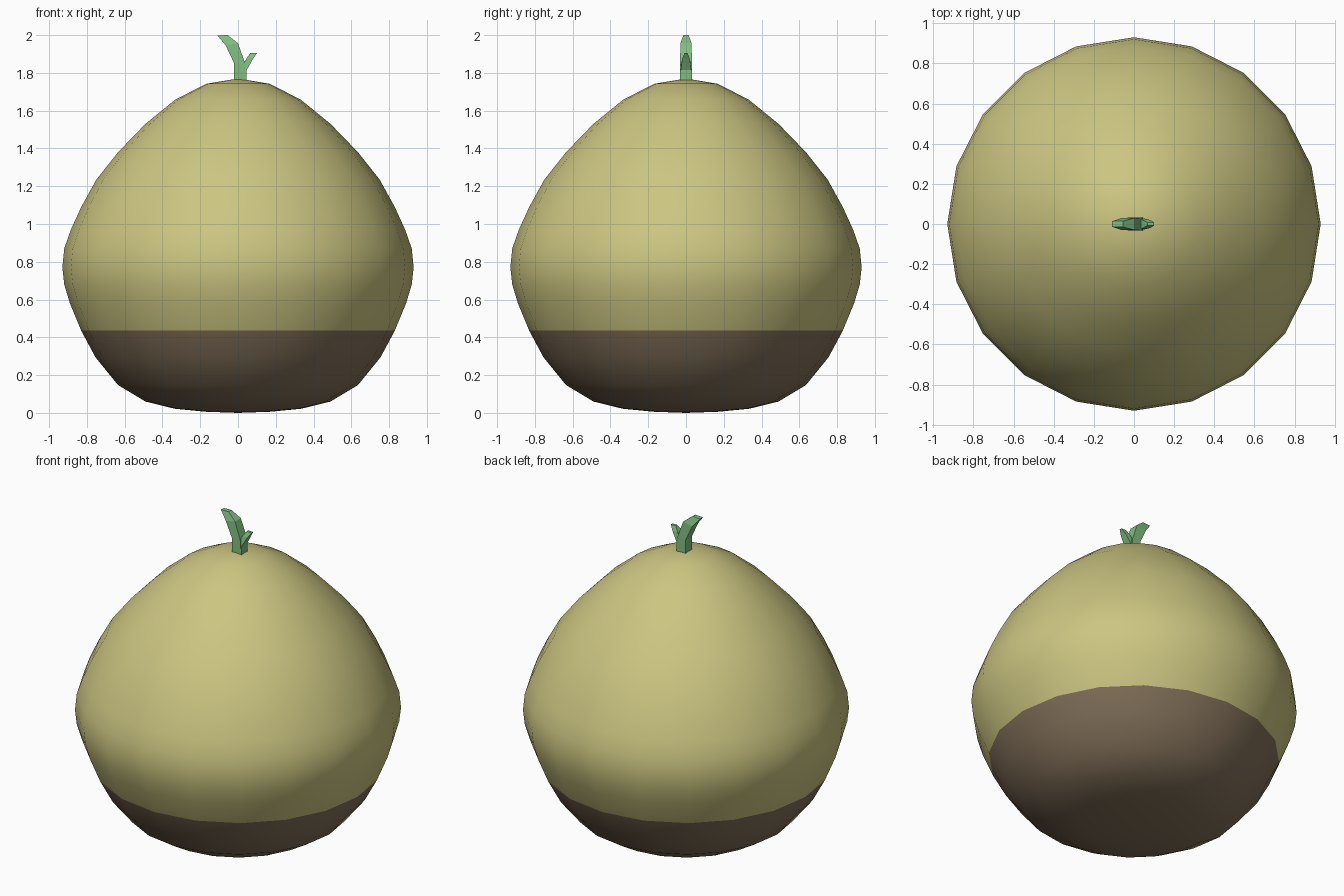
import bpy, bmesh
from math import sin, cos, tau

if "Cube" in bpy.data.objects:
    bpy.data.objects.remove(bpy.data.objects["Cube"])


def material(name, color):
    m = bpy.data.materials.new(name)
    m.diffuse_color = (*color, 1)
    m.use_nodes = True
    m.node_tree.nodes["Principled BSDF"].inputs["Base Color"].default_value = m.diffuse_color
    return m


def make_object(name, bm, mats):
    bmesh.ops.recalc_face_normals(bm, faces=bm.faces)
    mesh = bpy.data.meshes.new(name)
    bm.to_mesh(mesh)
    bm.free()
    for m in mats:
        mesh.materials.append(m)
    ob = bpy.data.objects.new(name, mesh)
    bpy.context.collection.objects.link(ob)
    return ob


def loft(bm, rings):
    n = len(rings[0])
    faces = []
    for lo, hi in zip(rings, rings[1:]):
        for i in range(n):
            j = (i + 1) % n
            faces.append(bm.faces.new((lo[i], lo[j], hi[j], hi[i])))
    return faces


skin = material("skin", (0.60, 0.56, 0.22))
soil = material("brown_base", (0.22, 0.16, 0.10))
green = material("sprout_green", (0.22, 0.52, 0.22))

# Round body: 20-sided lathe, brown below the fifth ring
SIDES = 20
profile = [(0.17, 0.006), (0.335, 0.022), (0.49, 0.06), (0.635, 0.147),
           (0.755, 0.295), (0.83, 0.435), (0.89, 0.58), (0.92, 0.68),
           (0.93, 0.77), (0.92, 0.87), (0.885, 0.97), (0.83, 1.09),
           (0.75, 1.235), (0.635, 1.38), (0.49, 1.53), (0.33, 1.66),
           (0.165, 1.743)]
bm = bmesh.new()
rings = [[bm.verts.new((r * cos(tau * i / SIDES), r * sin(tau * i / SIDES), z))
          for i in range(SIDES)] for r, z in profile]
loft(bm, rings)
for ring, z in ((rings[0], 0.0), (rings[-1], 1.77)):
    pole = bm.verts.new((0, 0, z))
    for i in range(SIDES):
        bm.faces.new((ring[i], ring[(i + 1) % SIDES], pole))
for f in bm.faces:
    f.smooth = True
    f.material_index = int(f.calc_center_median().z < 0.435)
make_object("body", bm, [skin, soil])


# Sprout blades: rectangular sections (outer x, z, inner x, z, half width)
def blade(name, sections):
    bm = bmesh.new()
    rings = []
    for xa, za, xb, zb, w in sections:
        rings.append([bm.verts.new(p) for p in
                      ((xa, -w, za), (xb, -w, zb), (xb, w, zb), (xa, w, za))])
    loft(bm, rings)
    bm.faces.new(rings[0])
    bm.faces.new(rings[-1])
    make_object(name, bm, [green])


blade("tall_leaf", [(-0.02, 1.755, 0.045, 1.755, 0.032),
                    (-0.02, 1.85, 0.038, 1.85, 0.032),
                    (-0.065, 1.945, 0.0, 1.957, 0.029),
                    (-0.109, 1.998, -0.055, 2.0, 0.014)])
blade("short_leaf", [(0.01, 1.755, 0.046, 1.755, 0.031),
                     (0.02, 1.83, 0.046, 1.815, 0.028),
                     (0.044, 1.875, 0.08, 1.875, 0.02),
                     (0.066, 1.906, 0.10, 1.905, 0.008)])
